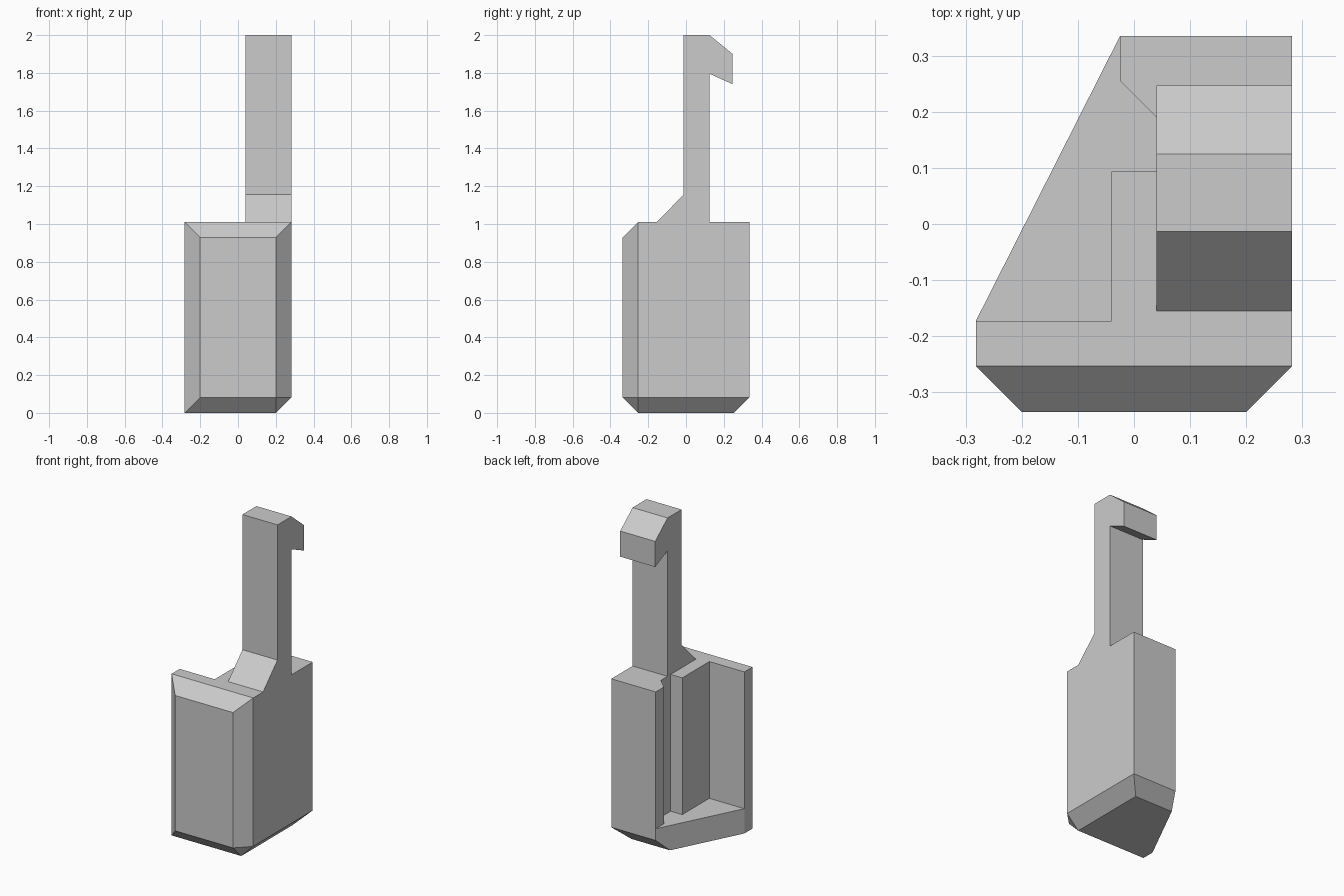
import bpy
import bmesh
from mathutils import Vector

if "Cube" in bpy.data.objects:
    bpy.data.objects.remove(bpy.data.objects["Cube"], do_unlink=True)

# Single plain grey
grey = bpy.data.materials.new("plain grey")
grey.use_nodes = True
grey.diffuse_color = (0.6, 0.6, 0.6, 1)
grey.node_tree.nodes["Principled BSDF"].inputs["Base Color"].default_value = (0.6, 0.6, 0.6, 1)


def prism(name, corners, direction, cuts=()):
    """Extrude a polygon, then trim it by (point, outward normal) planes."""
    bm = bmesh.new()
    face = bm.faces.new([bm.verts.new(c) for c in corners])
    top = bmesh.ops.extrude_face_region(bm, geom=[face], use_keep_orig=True)["geom"]
    moved = [v for v in top if isinstance(v, bmesh.types.BMVert)]
    bmesh.ops.translate(bm, verts=moved, vec=direction)
    bmesh.ops.recalc_face_normals(bm, faces=bm.faces)
    for point, normal in cuts:
        cut = bmesh.ops.bisect_plane(
            bm, geom=bm.verts[:] + bm.edges[:] + bm.faces[:], dist=1e-5,
            plane_co=point, plane_no=Vector(normal).normalized(), clear_outer=True)
        rim = [e for e in cut["geom_cut"]
               if isinstance(e, bmesh.types.BMEdge) and e.is_boundary]
        bmesh.ops.holes_fill(bm, edges=rim, sides=0)
    bmesh.ops.remove_doubles(bm, verts=bm.verts, dist=1e-4)
    bmesh.ops.recalc_face_normals(bm, faces=bm.faces)
    mesh = bpy.data.meshes.new(name)
    bm.to_mesh(mesh)
    bm.free()
    mesh.materials.append(grey)
    obj = bpy.data.objects.new(name, mesh)
    bpy.context.collection.objects.link(obj)
    return obj


HALF_X, HALF_Y, TOP, BEVEL = 0.282, 0.335, 1.01, 0.082
FLOOR = 0.155
inner_x, inner_y = HALF_X - BEVEL, HALF_Y - BEVEL

# Body block: slanted left flank, bevelled front corners, top and bottom edges
outline = [(-inner_x, -HALF_Y), (inner_x, -HALF_Y), (HALF_X, -inner_y),
           (HALF_X, HALF_Y), (-0.025, HALF_Y), (-HALF_X, -0.173), (-HALF_X, -inner_y)]
bevels = [
    ((0, -inner_y, TOP), (0, -1, 1)),
    ((0, -inner_y, 0), (0, -1, -1)),
    ((0, inner_y, 0), (0, 1, -1)),
    ((inner_x, 0, 0), (1, 0, -1)),
    ((inner_x, -inner_y, 0), (1, -1, -1)),
]
body = prism("body", [(x, y, 0) for x, y in outline], (0, 0, TOP), bevels)

# Stepped pocket, open at the top and along the slanted flank
pocket = [(-0.6, -0.173), (-0.04, -0.173), (-0.04, 0.094), (0.04, 0.094),
          (0.04, 0.19), (-0.025, 0.255), (-0.025, 0.6), (-0.6, 0.6)]
cutter = prism("pocket_cutter", [(x, y, FLOOR) for x, y in pocket], (0, 0, 1.2))
cutter.hide_render = True
mod = body.modifiers.new("pocket", "BOOLEAN")
mod.operation = "DIFFERENCE"
mod.solver = "EXACT"
mod.object = cutter
bpy.context.view_layer.objects.active = body
bpy.ops.object.modifier_apply(modifier=mod.name)
bpy.data.objects.remove(cutter, do_unlink=True)

# Latch arm: gusset at the foot and a hooked tip facing back
arm = [(-0.155, TOP), (0.125, TOP), (0.125, 1.795), (0.247, 1.74),
       (0.247, 1.9), (0.125, 2.0), (-0.013, 2.0), (-0.013, 1.155)]
prism("latch_arm", [(0.04, y, z) for y, z in arm], (HALF_X - 0.04, 0, 0))
